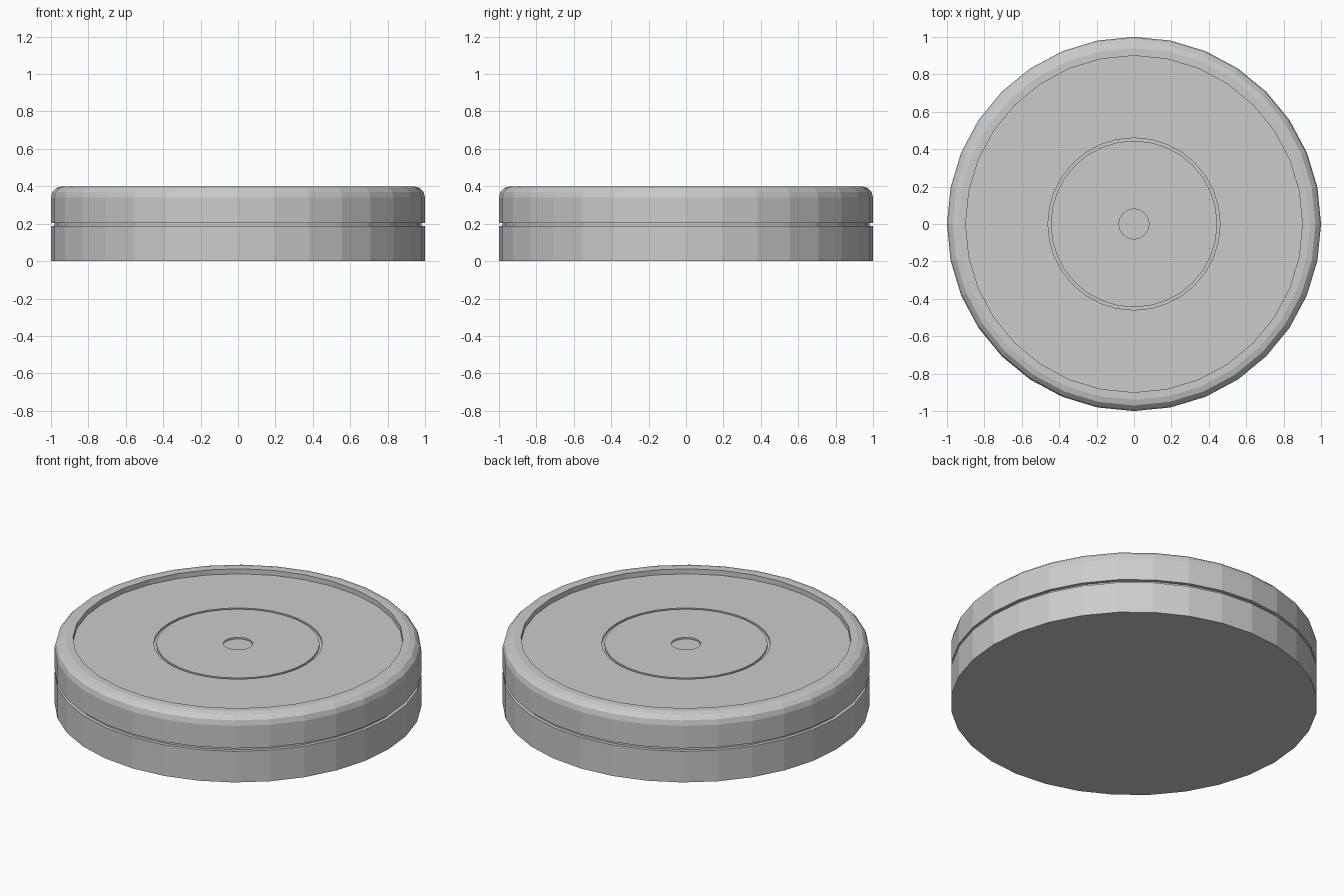
import bpy, bmesh, math

if "Cube" in bpy.data.objects:
    bpy.data.objects.remove(bpy.data.objects["Cube"], do_unlink=True)

SIDES = 32

grey = bpy.data.materials.new("light grey")
grey.use_nodes = True
colour = (0.6, 0.6, 0.6, 1)
grey.diffuse_color = colour
grey.node_tree.nodes["Principled BSDF"].inputs["Base Color"].default_value = colour


def lathe(name, profile):
    """Spin an (r, z) profile about z; open ends are capped."""
    bm = bmesh.new()
    rings = []
    for r, z in profile:
        ring = []
        for i in range(SIDES):
            a = math.tau * i / SIDES
            ring.append(bm.verts.new((r * math.cos(a), r * math.sin(a), z)))
        rings.append(ring)
    for low, high in zip(rings, rings[1:]):
        for i in range(SIDES):
            j = (i + 1) % SIDES
            bm.faces.new((low[i], low[j], high[j], high[i]))
    bm.faces.new(rings[0][::-1])
    bm.faces.new(rings[-1])
    mesh = bpy.data.meshes.new(name)
    bm.to_mesh(mesh)
    bm.free()
    mesh.materials.append(grey)
    obj = bpy.data.objects.new(name, mesh)
    bpy.context.collection.objects.link(obj)
    return obj


# Dish with a narrow neck that forms the seam under the lid
seam_low, seam_high, neck = 0.187, 0.205, 0.98
lathe("base_dish", [(1, 0), (1, seam_low), (neck, seam_low), (neck, seam_high)])

# Lid: rounded shoulder, raised rim, recessed top with ring groove and centre dimple
top, bevel, floor, dip = 0.4, 0.06, 0.37, 0.36
shoulder = []
for k in range(4):
    a = math.pi / 2 * k / 3
    shoulder.append((1 - bevel + bevel * math.cos(a), top - bevel + bevel * math.sin(a)))
lathe("lid", [(neck, seam_high), (1, seam_high)] + shoulder + [
    (0.9, top), (0.9, floor),
    (0.46, floor), (0.46, dip), (0.445, dip), (0.445, floor),
    (0.08, floor), (0.08, dip),
])
